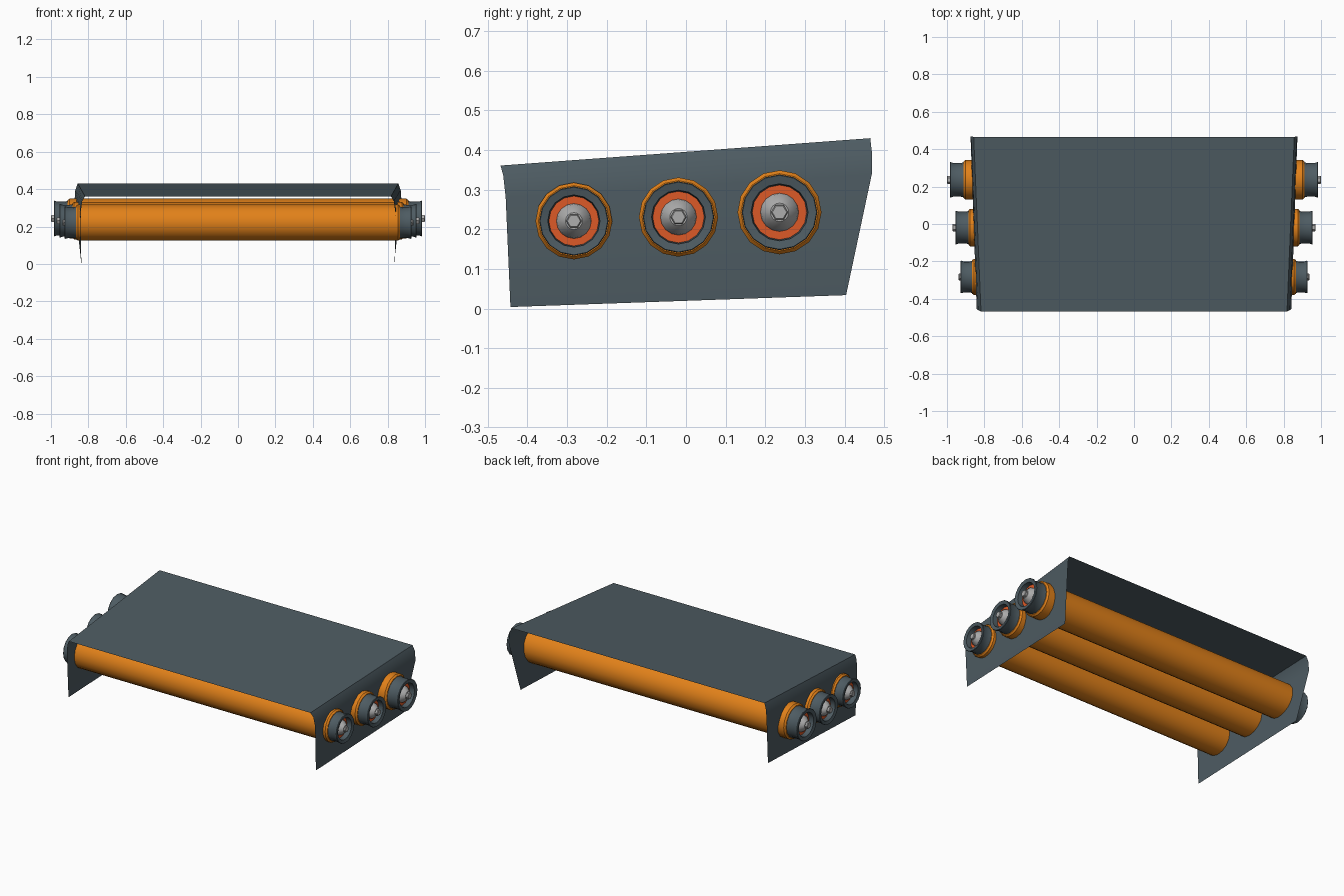
import bpy, bmesh, math

if "Cube" in bpy.data.objects:
    bpy.data.objects.remove(bpy.data.objects["Cube"])

def mat(name, rgb):
    m = bpy.data.materials.new(name)
    m.diffuse_color = (*rgb, 1)
    m.use_nodes = True
    m.node_tree.nodes["Principled BSDF"].inputs["Base Color"].default_value = m.diffuse_color
    return m

slate = mat("slate grey", (0.075, 0.105, 0.122))
orange = mat("orange", (0.76, 0.22, 0.01))
red = mat("red orange", (0.72, 0.10, 0.02))
silver = mat("silver", (0.42, 0.42, 0.42))

def finish(name, bm, material, angle=35, recalc=True):
    if recalc:
        bmesh.ops.recalc_face_normals(bm, faces=bm.faces)
    me = bpy.data.meshes.new(name)
    bm.to_mesh(me)
    bm.free()
    ob = bpy.data.objects.new(name, me)
    bpy.context.collection.objects.link(ob)
    me.materials.append(material)
    bpy.ops.object.select_all(action='DESELECT')
    ob.select_set(True)
    bpy.context.view_layer.objects.active = ob
    bpy.ops.object.shade_smooth_by_angle(angle=math.radians(angle))
    return ob

def lathe(name, profile, y, z, material, sides=16, angle=35, caps=False):
    """Spin (x, radius) points round an axis parallel to x."""
    bm = bmesh.new()
    rings = []
    for x, r in profile:
        rings.append([bm.verts.new((x, y + r * math.cos(2 * math.pi * i / sides),
                                    z + r * math.sin(2 * math.pi * i / sides)))
                      for i in range(sides)])
    for a, b in zip(rings, rings[1:]):
        for i in range(sides):
            j = (i + 1) % sides
            bm.faces.new((a[i], a[j], b[j], b[i]))
    if caps:
        bm.faces.new(rings[0])
        bm.faces.new(rings[-1])
    else:
        # open shell: orient outward along the profile for either end
        if profile[-1][0] < 0:
            bmesh.ops.reverse_faces(bm, faces=bm.faces)
        bmesh.ops.reverse_faces(bm, faces=bm.faces)
    return finish(name, bm, material, angle, recalc=caps)

# Cover: cross-sections at the front and rear, each a half outline from top edge to hem
front = [(0.818, -0.468, 0.361), (0.833, -0.461, 0.335), (0.841, -0.455, 0.28), (0.838, -0.443, 0.004)]
rear = [(0.857, 0.465, 0.43), (0.870, 0.469, 0.395), (0.874, 0.469, 0.34), (0.838, 0.404, 0.034)]
bm = bmesh.new()
rows = []
for half in (front, rear):
    pts = [(-x, y, z) for x, y, z in reversed(half)] + half
    rows.append([bm.verts.new(p) for p in pts])
for i in range(len(rows[0]) - 1):
    bm.faces.new((rows[0][i], rows[0][i + 1], rows[1][i + 1], rows[1][i]))
finish("cover", bm, slate, 40, recalc=False)

# Rollers: y, z, radius, collar end, hub end, bolt end
rollers = {
    "front": (-0.283, 0.221, 0.097, 0.866, 0.927, 0.937),
    "middle": (-0.019, 0.231, 0.100, 0.886, 0.955, 0.970),
    "rear": (0.236, 0.243, 0.106, 0.911, 0.985, 1.000),
}
for name, (y, z, r, x1, x2, x3) in rollers.items():
    e = x1 - 0.010
    lathe(name + "_roller", [(-x1, 0.92 * r), (-e, r), (e, r), (x1, 0.92 * r)],
          y, z, orange, caps=True)
    for s, side in ((1, "right"), (-1, "left")):
        def part(label, pts, material, **kw):
            lathe(f"{name}_{side}_{label}", [(s * x, k * r) for x, k in pts],
                  y, z, material, **kw)
        floor = x2 - 0.035
        # hub cup, recessed ring, cone and hexagonal bolt
        part("hub", [(x1 - 0.004, 0.89), (x1 + 0.015, 0.85), (x2 - 0.018, 0.85), (x2 - 0.003, 0.90),
                     (x2, 0.88), (x2 - 0.005, 0.68), (floor, 0.65)], slate)
        part("ring", [(floor, 0.66), (floor, 0.45)], red)
        part("cone", [(floor - 0.002, 0.46), (floor + 0.012, 0.43), (x2, 0.22), (x2, 0.0)], silver)
        part("bolt", [(x2 - 0.006, 0.2), (x3 - 0.003, 0.2), (x3, 0.17)], silver,
             sides=6, caps=True)
